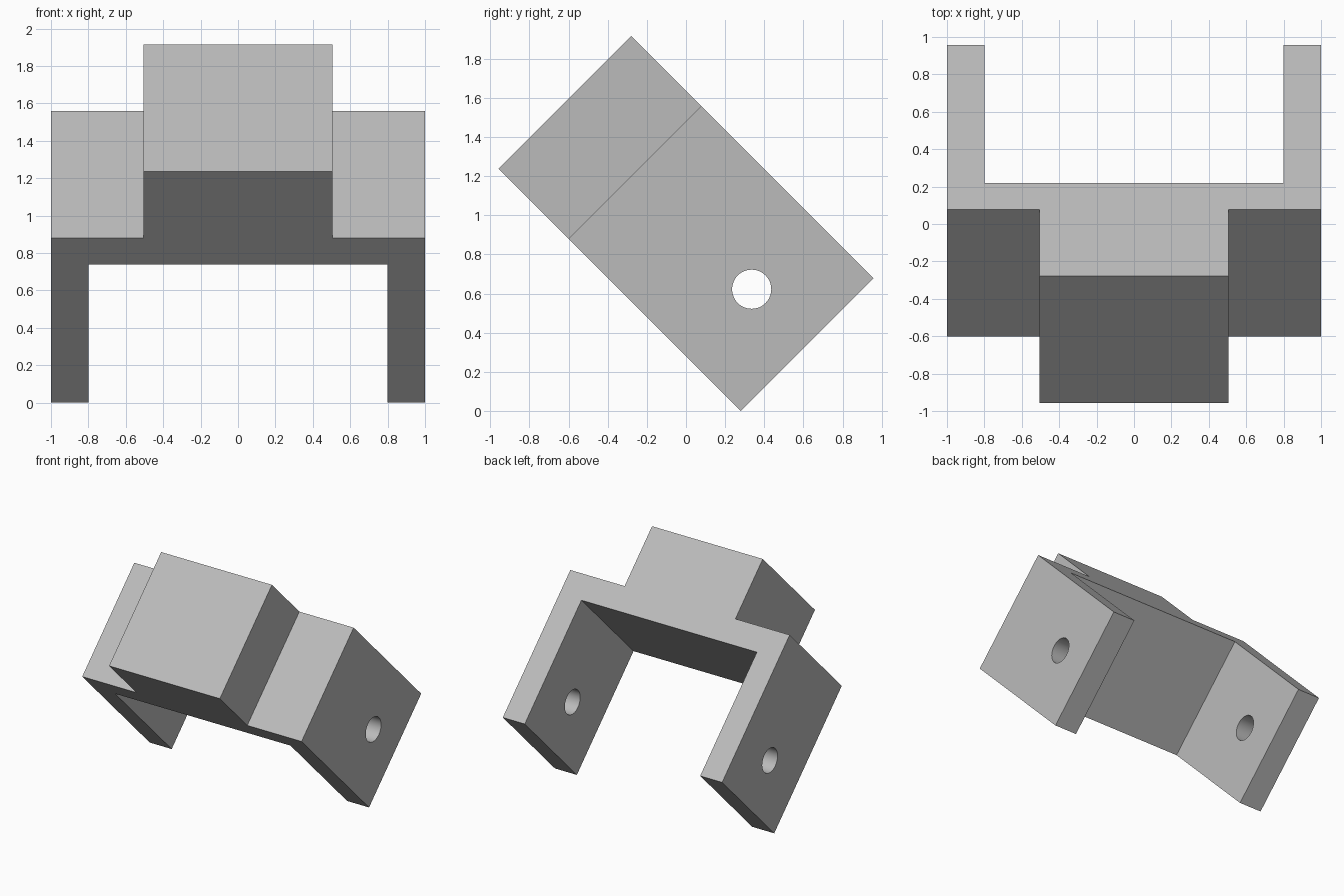
import bpy, bmesh, math
from mathutils import Matrix

cube = bpy.data.objects.get("Cube")
if cube:
    bpy.data.objects.remove(cube, do_unlink=True)

DEPTH, LENGTH, WALL, TAB = 0.96, 1.749, 0.2, 0.505
SHOULDER = LENGTH - TAB

grey = bpy.data.materials.new("plain grey")
grey.use_nodes = True
colour = (0.5, 0.5, 0.5, 1)
grey.diffuse_color = colour
grey.node_tree.nodes["Principled BSDF"].inputs["Base Color"].default_value = colour


def make_object(name, bm):
    bmesh.ops.recalc_face_normals(bm, faces=bm.faces)
    mesh = bpy.data.meshes.new(name)
    bm.to_mesh(mesh)
    bm.free()
    mesh.materials.append(grey)
    obj = bpy.data.objects.new(name, mesh)
    bpy.context.collection.objects.link(obj)
    return obj


# Forked bracket: half outline mirrored, then extruded through its depth
half = [(1 - WALL, SHOULDER - WALL), (1 - WALL, 0), (1, 0),
        (1, SHOULDER), (TAB, SHOULDER), (TAB, LENGTH)]
outline = half + [(-x, z) for x, z in reversed(half)]
bm = bmesh.new()
face = bm.faces.new([bm.verts.new((x, 0, z)) for x, z in outline])
extruded = bmesh.ops.extrude_face_region(bm, geom=[face])
bmesh.ops.translate(bm, vec=(0, DEPTH, 0),
                    verts=[g for g in extruded["geom"] if isinstance(g, bmesh.types.BMVert)])
bracket = make_object("bracket", bm)

# Pin hole through both arms
bm = bmesh.new()
bmesh.ops.create_cone(bm, cap_ends=True, segments=48, radius1=0.1, radius2=0.1, depth=3,
                      matrix=Matrix.Translation((0, DEPTH / 2, 0.4))
                      @ Matrix.Rotation(math.pi / 2, 4, "Y"))
cutter = make_object("pin_hole_cutter", bm)
cutter.hide_render = True
cut = bracket.modifiers.new("pin hole", "BOOLEAN")
cut.operation, cut.solver, cut.object = "DIFFERENCE", "EXACT", cutter

bpy.ops.object.select_all(action="DESELECT")
bracket.select_set(True)
bpy.context.view_layer.objects.active = bracket
bpy.ops.object.modifier_apply(modifier=cut.name)
bpy.data.objects.remove(cutter, do_unlink=True)
bpy.ops.object.shade_smooth_by_angle(angle=math.radians(30))

# Tilt back onto the lower edge of the arms
bracket.rotation_euler.x = math.radians(45)
bracket.location.y = (LENGTH - DEPTH) / 2 / math.sqrt(2)
